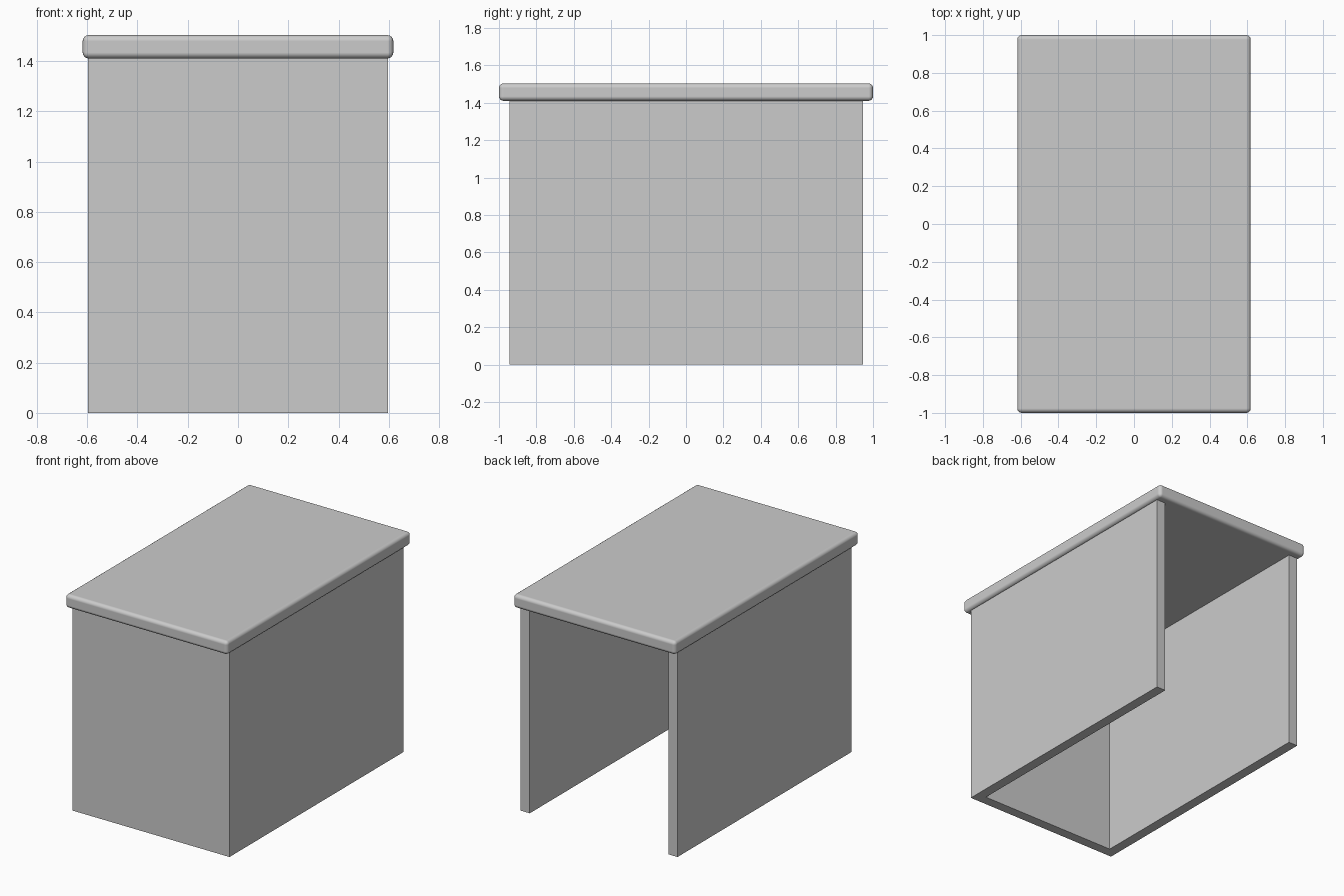
import bpy, bmesh

if "Cube" in bpy.data.objects:
    bpy.data.objects.remove(bpy.data.objects["Cube"])

def finish(name, bm):
    bmesh.ops.recalc_face_normals(bm, faces=bm.faces[:])
    mesh = bpy.data.meshes.new(name)
    bm.to_mesh(mesh)
    bm.free()
    obj = bpy.data.objects.new(name, mesh)
    bpy.context.collection.objects.link(obj)
    return obj

X, Y, T = 0.597, 0.945, 0.07      # body half-width, half-depth, panel thickness
Z0, Z1 = 1.41, 1.503              # underside and top of the lid

# U-shaped body: front panel and two sides, open at the back
outline = [(-X, Y), (-X, -Y), (X, -Y), (X, Y),
           (X - T, Y), (X - T, -Y + T), (-X + T, -Y + T), (-X + T, Y)]
bm = bmesh.new()
base = bm.faces.new([bm.verts.new((x, y, 0)) for x, y in outline])
ext = bmesh.ops.extrude_face_region(bm, geom=[base], use_keep_orig=True)
top = [v for v in ext["geom"] if isinstance(v, bmesh.types.BMVert)]
bmesh.ops.translate(bm, verts=top, vec=(0, 0, Z0))
finish("body_panels", bm)

# Overhanging top slab with softly rounded edges
bm = bmesh.new()
bmesh.ops.create_cube(bm, size=1)
bmesh.ops.scale(bm, vec=(1.236, 2.0, Z1 - Z0), verts=bm.verts[:])
bmesh.ops.translate(bm, vec=(0, 0, (Z0 + Z1) / 2), verts=bm.verts[:])
slab = finish("top_slab", bm)
bevel = slab.modifiers.new("rounded_edges", 'BEVEL')
bevel.width = 0.024
bevel.segments = 4
bevel.harden_normals = True
for p in slab.data.polygons:
    p.use_smooth = True
